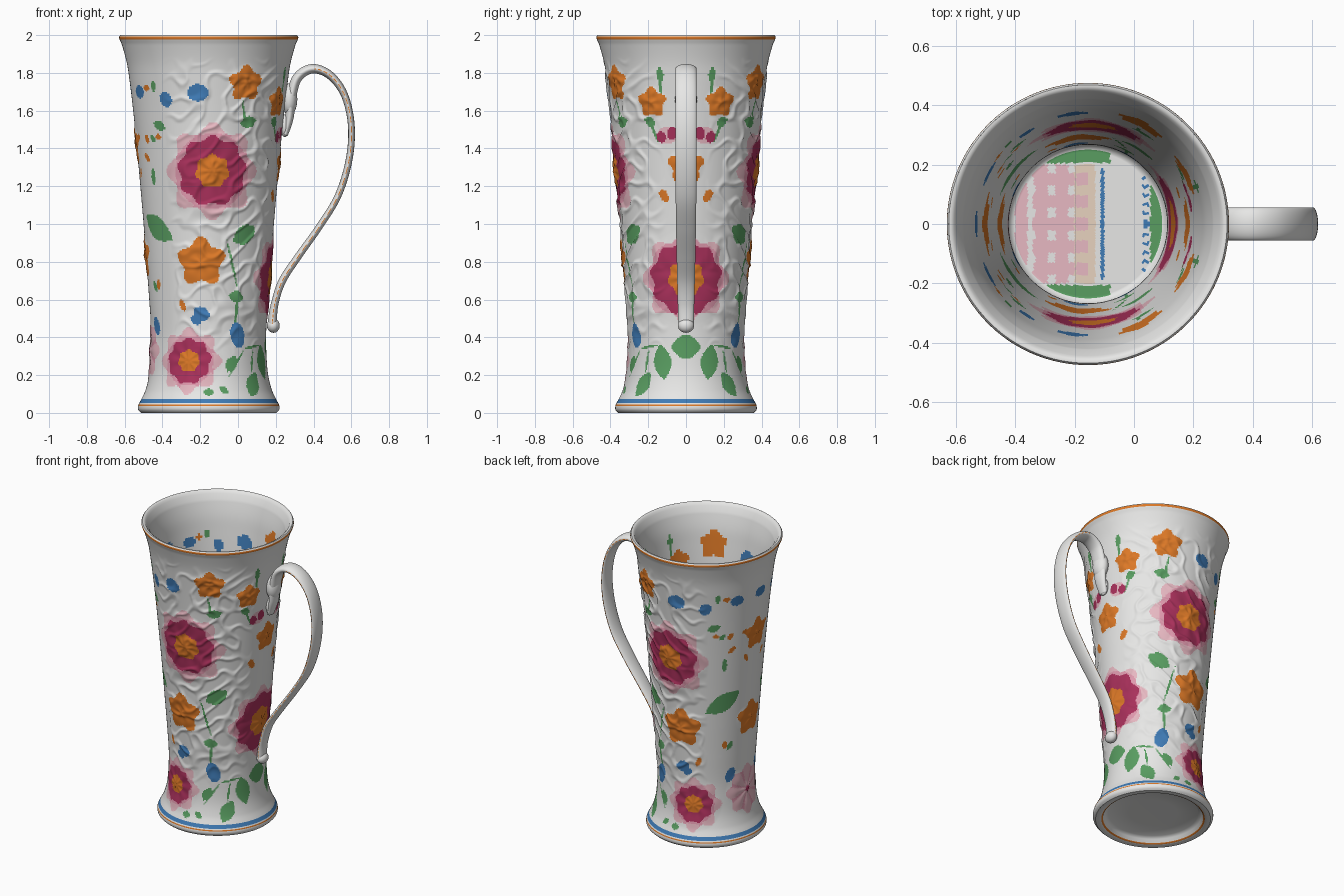
import bpy, bmesh, math
from mathutils import Vector, noise

if "Cube" in bpy.data.objects:
    bpy.data.objects.remove(bpy.data.objects["Cube"])

CX = -0.155  # cup axis
PAL = [("white_glaze", (.80, .80, .79)), ("orange", (.72, .19, .02)), ("magenta", (.40, .03, .105)),
       ("pink", (.74, .32, .42)), ("pale_pink", (.83, .50, .56)), ("leaf_green", (.10, .34, .12)),
       ("blue", (.05, .20, .47)), ("cream", (.86, .70, .56))]
MATS = []
for n, c in PAL:
    m = bpy.data.materials.new(n)
    m.diffuse_color = (*c, 1)
    m.use_nodes = True
    m.node_tree.nodes["Principled BSDF"].inputs["Base Color"].default_value = m.diffuse_color
    MATS.append(m)
WHITE, ORANGE, MAGENTA, PINK, PALE, GREEN, BLUE, CREAM = range(8)

# outer profile (z, radius), interpolated with a smooth cubic
PROF = [(0, .358), (.015, .373), (.04, .373), (.07, .358), (.12, .335), (.2, .315), (.3, .306), (.42, .304),
        (.6, .315), (.8, .33), (1, .345), (1.2, .362), (1.4, .38), (1.6, .4), (1.75, .418), (1.85, .433),
        (1.95, .46), (1.988, .475), (2, .468)]


def radius(z):
    k = 0
    while k < len(PROF) - 2 and z > PROF[k + 1][0]:
        k += 1
    (z0, r0), (z1, r1) = PROF[k], PROF[k + 1]

    def slope(i):
        a, b = PROF[max(i - 1, 0)], PROF[min(i + 1, len(PROF) - 1)]
        return (b[1] - a[1]) / (b[0] - a[0])
    h = z1 - z0
    t = (z - z0) / h
    return ((2*t**3 - 3*t*t + 1)*r0 + (t**3 - 2*t*t + t)*h*slope(k)
            + (3*t*t - 2*t**3)*r1 + (t**3 - t*t)*h*slope(k + 1))


# painted motifs: (angle from handle in radians, z, reach, rule(u, v) -> colour)
DECALS, BLOOMS = [], []


def add(phi, z, reach, rule):
    DECALS.append((math.radians(phi), z, reach, rule))


def leaf(col, phi, z, l, w, ang=0, pointed=True):
    c, s = math.cos(math.radians(ang)), math.sin(math.radians(ang))

    def rule(u, v):
        a, b = (u*c + v*s) / l, (v*c - u*s) / w
        inside = abs(b) < 1 - a*a if pointed else a*a + b*b < 1
        return col if inside else None
    add(phi, z, max(l, w), rule)


def blossom(phi, z, R, n=5):
    def rule(u, v):
        return ORANGE if math.hypot(u, v) < R*(.86 + .14*math.cos(n*math.atan2(u, v))) else None
    add(phi, z, R, rule)
    BLOOMS.append((math.radians(phi), z, R, n))


def peony(phi, z, core, mid, R):
    def rule(u, v):
        d, a = math.hypot(u, v), math.atan2(u, v)
        if d < core*(.93 + .07*math.cos(7*a)):
            return ORANGE
        if d < mid*(.94 + .06*math.cos(9*a)):
            return MAGENTA
        edge = R*(.90 + .10*math.cos(8*a))
        if d < edge:
            return PINK if abs(math.cos(4*a)) < .35 or d < mid*1.05 else PALE
        return None
    add(phi, z, R, rule)
    BLOOMS.append((math.radians(phi), z, R, 8))


def stem(p0, z0, p1, z1):
    pm, zm = (p0 + p1) / 2, (z0 + z1) / 2
    du, dz = math.radians(p1 - p0) * radius(zm), z1 - z0
    leaf(GREEN, pm, zm, math.hypot(du, dz) / 2, .007, math.degrees(math.atan2(dz, du)))


for s in [(72, .18, 52, .34), (52, .34, 28, .36), (63, .42, 62, .66), (62, .66, 74, .92), (44, .2, 40, .34),
          (60, 1.5, 64, 1.66), (19, 1.66, 19, 1.82), (22, 1.42, 30, 1.56)]:
    stem(*s)
peony(87, 1.28, .092, .19, .26)
peony(110, .275, .062, .125, .18)
peony(0, .715, .10, .20, .25)
peony(180, .33, 0, .02, .17)
for b in [(97, .80, .135), (62, 1.745, .10), (26.5, 1.645, .085), (0, 1.31, .10), (180, 1.42, .11), (180, .83, .12)]:
    blossom(*b)
for phi, z, l, w, a in [(0, .35, .08, .065, 0), (24, .27, .095, .05, 80), (44, .15, .075, .045, 120),
                        (56, .945, .08, .05, 150), (143, .98, .13, .06, 30), (29, 1.54, .035, .025, 30),
                        (19, 1.79, .045, .02, 90), (58, 1.54, .05, .03, 170), (135, 1.73, .035, .018, 90),
                        (132, 1.52, .045, .025, 20), (143, 1.25, .05, .018, 90), (63, .615, .045, .03, 10),
                        (90, .11, .03, .02, 0), (67, .26, .05, .03, 120), (152, .67, .035, .018, 60),
                        (140, 1.45, .03, .015, 40), (76, .12, .03, .018, 40)]:
    leaf(GREEN, phi, z, l, w, a)
for phi, z, l, w, a in [(60, .41, .068, .042, 75), (98, 1.695, .058, .045, 0), (124, 1.66, .042, .036, 50),
                        (153, 1.70, .045, .035, 0), (180, 1.71, .05, .036, 0), (97, .525, .045, .035, 30),
                        (103, .49, .03, .02, 40), (154, .46, .05, .032, 70)]:
    leaf(BLUE, phi, z, l, w, a, False)
for phi, z, l, w, a in [(19, 1.15, .035, .022, 60), (148, 1.45, .025, .018, 60), (164, 1.46, .02, .016, 0),
                        (150, 1.35, .03, .015, 40), (167, 1.27, .03, .015, 120), (146, .68, .028, .015, 90),
                        (116, .57, .032, .015, 70), (143, 1.72, .022, .018, 0), (134, 1.46, .02, .015, 0)]:
    leaf(ORANGE, phi, z, l, w, a, False)
# small buds beside the handle
leaf(PALE, 15, 1.47, .055, .045, 0, False)
leaf(MAGENTA, 11, 1.48, .028, .035, 0, False)
leaf(MAGENTA, 20, 1.46, .026, .03, 0, False)
DECALS.reverse()


def paint(phi, z):
    if .050 < z < .071:
        return BLUE
    if .036 < z < .046:
        return ORANGE
    if z > 1.976:
        return ORANGE if z < 1.99 else WHITE
    r = radius(z)
    for p, z0, reach, rule in DECALS:
        v = z - z0
        if abs(v) < reach:
            u = (phi - p) * r
            if abs(u) < reach:
                c = rule(u, v)
                if c is not None:
                    return c
    return WHITE


def relief(phi, z):
    """Raised petals plus soft scrolling relief on the front and back."""
    r, h = radius(z), 0
    for p, z0, R, n in BLOOMS:
        u, v = (phi - p)*r, z - z0
        d = math.hypot(u, v) / R
        if d < 1:
            h = max(h, .009*(1 - d*d)*(.75 + .25*math.cos(n*math.atan2(u, v))) + .003*math.cos(d*9)*(1 - d))
    mask = max(0, min(1, (z - .3)*5, (1.88 - z)*8)) * max(0, 1 - (abs(phi - 1.25)/.95)**4)
    if mask:
        k = noise.noise(Vector((phi*r*9, z*9, 3)))
        h += mask * .009 * max(0, 1 - abs(k)*5)
    return h


def fold(t):
    return min(t, 2*math.pi - t)


def finish(name, verts, faces, cols):
    me = bpy.data.meshes.new(name)
    me.from_pydata(verts, [], faces)
    for m in MATS:
        me.materials.append(m)
    me.polygons.foreach_set("material_index", cols)
    me.polygons.foreach_set("use_smooth", [True]*len(faces))
    me.update()
    ob = bpy.data.objects.new(name, me)
    bpy.context.collection.objects.link(ob)
    return ob


def revolve(name, rings, N, colour, bump=None):
    """Lathe (r, z) rings; colour(phi, r, z, x, y) picks each face's paint."""
    verts, faces, cols = [], [], []
    for r, z in rings:
        hs = [bump(2*math.pi*j/N, z) if bump else 0 for j in range(N//2 + 1)]
        for j in range(N):
            t, R = 2*math.pi*j/N, r + hs[min(j, N - j)]
            verts.append((CX + R*math.cos(t), R*math.sin(t), z))
    for i in range(len(rings) - 1):
        r, z = [(a + b)/2 for a, b in zip(rings[i], rings[i + 1])]
        half = []
        for j in range(N//2):
            t = 2*math.pi*(j + .5)/N
            half.append(colour(t, r, z, r*math.cos(t) + CX, r*math.sin(t)))
        cols += half + half[::-1]
        for j in range(N):
            k = (j + 1) % N
            faces.append((i*N + j, i*N + k, i*N + N + k, i*N + N + j))
    return finish(name, verts, faces, cols)


# outer wall
NZ = 272
outer = [(radius(2*i/NZ), 2*i/NZ) for i in range(NZ + 1)]
revolve("cup_wall", outer, 320, lambda t, r, z, x, y: paint(t, z), relief)

# lining: rim, inner wall and painted floor
FLOOR = .10
rim = [(.468, 2), (.460, 2.0), (.450, 1.994), (.443, 1.98)]
inner = [(radius(z) - .037, z) for z in [1.95 - i*(1.95 - .2)/110 for i in range(111)]]
floor = [(.272, .15), (.266, .115), (.25, FLOOR)] + [(.25*(1 - i/36), FLOOR) for i in range(1, 36)] + [(.0005, FLOOR)]


def lining_colour(t, r, z, x, y):
    if z > 1.9:
        return WHITE
    if z > FLOOR + .001:
        return paint(t, z) if z > .2 else WHITE
    y = abs(y)
    if (x < -.08 and y > .205) or (x > .055 and r > .2):
        return GREEN
    if -.112 < x < -.10 and y < .19:
        return BLUE
    if .03 < x < .05 and y % .03 < .012:
        return BLUE
    if x < -.13 and y < .2:
        a, b = (x + .4) % .068 < .042, (y + .02) % .075 < .042
        return PALE if a and b else (CREAM if x > -.2 else (PALE if a or b and x > -.34 else WHITE))
    return WHITE


revolve("cup_lining", rim + inner + floor, 160, lining_colour)

# recessed underside with foot ring
revolve("foot_underside", [(.0005, .045), (.15, .045), (.28, .043), (.302, .03), (.312, .008), (.322, .002),
                           (.34, 0), (.358, 0)], 160,
        lambda t, r, z, x, y: ORANGE if .312 < r < .322 else WHITE)

# handle: swept oval, points are (x, z, half thickness, half width)
PATH = [(.250, 1.47, .014, .03), (.272, 1.56, .022, .045), (.282, 1.67, .026, .052), (.315, 1.775, .026, .055),
        (.395, 1.822, .025, .056), (.49, 1.785, .022, .056), (.565, 1.68, .019, .056), (.600, 1.52, .018, .056),
        (.588, 1.34, .018, .056), (.53, 1.15, .018, .055), (.43, .985, .018, .053), (.32, .83, .019, .050),
        (.235, .70, .020, .047), (.195, .58, .020, .044), (.183, .49, .024, .042), (.188, .455, .024, .04)]
pts = [Vector(p) for p in PATH]
path = []
for i in range(len(pts) - 1):
    a, b, c, d = pts[max(i - 1, 0)], pts[i], pts[i + 1], pts[min(i + 2, len(pts) - 1)]
    for s in range(10):
        t = s / 10
        path.append(.5*(2*b + (c - a)*t + (2*a - 5*b + 4*c - d)*t*t + (3*b - a - 3*c + d)*t**3))
path.append(pts[-1])
S = 28
verts, faces, cols = [], [], []
for i, p in enumerate(path):
    q = path[min(i + 1, len(path) - 1)] - path[max(i - 1, 0)]
    L = math.hypot(q[0], q[1])
    nx, nz = q[1]/L, -q[0]/L
    for j in range(S):
        t = 2*math.pi*(j + .5)/S
        verts.append((p[0] + nx*p[2]*math.cos(t), p[3]*math.sin(t), p[1] + nz*p[2]*math.cos(t)))
for i in range(len(path) - 1):
    for j in range(S):
        k = (j + 1) % S
        faces.append((i*S + j, i*S + k, i*S + S + k, i*S + S + j))
        cols.append(ORANGE if j in (S//4 - 1, 3*S//4 - 1) and i > 40 and i % 3 else WHITE)
faces += [tuple(range(S)), tuple(range(len(verts) - S, len(verts)))]
cols += [WHITE, WHITE]
handle = finish("handle", verts, faces, cols)
bm = bmesh.new()
bm.from_mesh(handle.data)
bmesh.ops.recalc_face_normals(bm, faces=bm.faces)
bm.to_mesh(handle.data)
bm.free()

# moulded ends of the handle
for name, loc, sc in [("handle_lower_knob", (.187, 0, .462), (.034, .043, .038)),
                      ("handle_upper_scroll", (.272, 0, 1.66), (.042, .058, .085)),
                      ("handle_scroll_tip", (.248, 0, 1.52), (.024, .036, .06))]:
    bpy.ops.mesh.primitive_uv_sphere_add(segments=32, ring_count=16, radius=1, location=loc)
    ob = bpy.context.object
    ob.name, ob.scale = name, sc
    ob.data.materials.append(MATS[WHITE])
    bpy.ops.object.shade_smooth()
